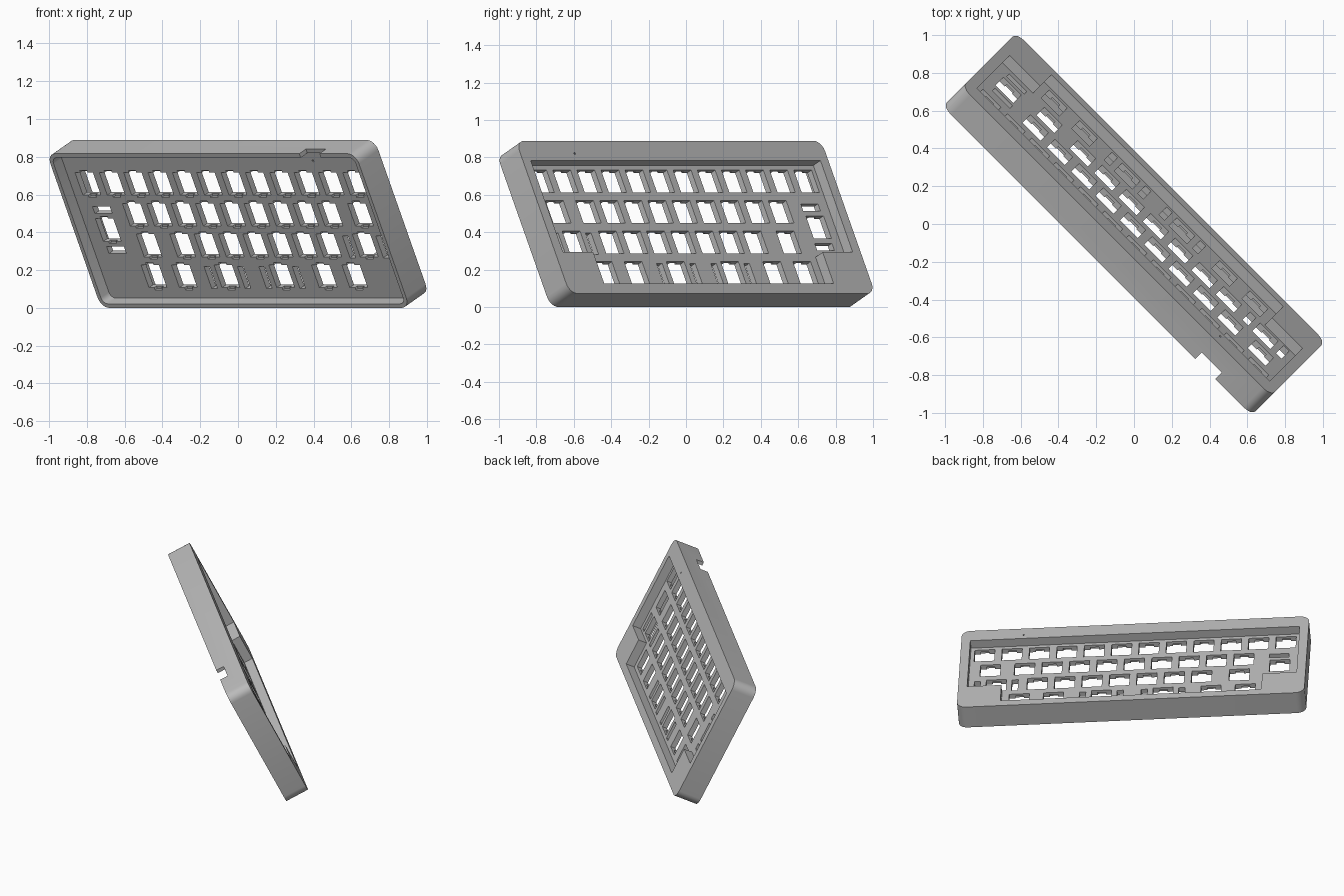
import bpy, bmesh, math
from mathutils import Matrix, Vector

if "Cube" in bpy.data.objects:
    bpy.data.objects.remove(bpy.data.objects["Cube"])

# ---- dimensions in the board's own frame: r = long side, v = up the board, n = out of the top
U = 0.1822                                   # key pitch
HALF_R, HALF_V, HALF_N = 1.155, 0.456, 0.081
PLATE_TOP, PLATE_LOW = 0.021, -0.014
ROW_V = [-0.029 + U * k for k in (1.5, 0.5, -0.5, -1.5)]
HOLE = 0.134


def key_r(p):
    return (p - 6) * U


def add_box(bm, r, v, n0, n1, w, h):
    m = Matrix.Translation((r, v, (n0 + n1) / 2)) @ Matrix.Diagonal((w, h, n1 - n0, 1))
    return bmesh.ops.create_cube(bm, size=1, matrix=m)["verts"]


def make_object(name, bm):
    bmesh.ops.recalc_face_normals(bm, faces=bm.faces)
    me = bpy.data.meshes.new(name)
    bm.to_mesh(me)
    bm.free()
    ob = bpy.data.objects.new(name, me)
    bpy.context.collection.objects.link(ob)
    return ob


def round_corners(bm, radius, segments):
    edges = [e for e in bm.edges
             if abs((e.verts[0].co - e.verts[1].co).normalized().z) > 0.99]
    bmesh.ops.bevel(bm, geom=edges, offset=radius, segments=segments,
                    profile=0.5, affect='EDGES')


def cut(target, cutter):
    cutter.hide_render = True
    mod = target.modifiers.new("cut", 'BOOLEAN')
    mod.operation = 'DIFFERENCE'
    mod.solver = 'EXACT'
    mod.object = cutter
    bpy.context.view_layer.objects.active = target
    bpy.ops.object.modifier_apply(modifier=mod.name)
    bpy.data.objects.remove(cutter)


# ---- case body: block with rounded corners
bm = bmesh.new()
add_box(bm, 0, 0, -HALF_N, HALF_N, 2 * HALF_R, 2 * HALF_V)
round_corners(bm, 0.06, 6)
case = make_object("keyboard_case", bm)

# ---- open tray underneath
bm = bmesh.new()
add_box(bm, 0, 0, -0.2, PLATE_LOW, 2 * (HALF_R - 0.024), 2 * (HALF_V - 0.024))
round_corners(bm, 0.036, 4)
cut(case, make_object("tray_cutter", bm))

# ---- stepped key well in the top, narrower along the bottom row
top, step, low = 0.339, -0.209, -0.397
a, b = 6 * U + 0.002, 4.75 * U + 0.002
bm = bmesh.new()
outline = [(-a, top), (-a, step), (-b, step), (-b, low),
           (b, low), (b, step), (a, step), (a, top)]
face = bm.faces.new([bm.verts.new((x, y, PLATE_TOP)) for x, y in outline])
ext = bmesh.ops.extrude_face_region(bm, geom=[face])
for g in ext["geom"]:
    if isinstance(g, bmesh.types.BMVert):
        g.co.z = 0.2
cut(case, make_object("well_cutter", bm))

# ---- switch holes: (position along the row, height on the board)
rows = [[0.5 + i for i in range(12)],
        [0.75] + [2 + i for i in range(9)],
        [1.0] + [2.5 + i for i in range(7)] + [9.875],
        [1.875, 3.125, 4.875, 7.125, 8.875, 10.125]]
holes = [(key_r(p), v) for v, row in zip(ROW_V, rows) for p in row]
tall_key = (key_r(11.33), -0.029)
holes.append(tall_key)

bm = bmesh.new()
for r, v in holes:
    add_box(bm, r, v, -0.05, 0.05, HOLE, HOLE)
# stabiliser slots beside the wide keys, and above and below the tall key
for p, row in ((1.0, 2), (4.875, 3), (7.125, 3)):
    for s in (-1, 1):
        add_box(bm, key_r(p) + s * 0.125, ROW_V[row] - 0.008, -0.05, 0.05, 0.042, 0.13)
for s in (-1, 1):
    add_box(bm, tall_key[0] - 0.008, tall_key[1] + s * 0.118, -0.05, 0.05, 0.13, 0.042)
cut(case, make_object("hole_cutter", bm))

# ---- clip notches on the underside of each hole
bm = bmesh.new()
for r, v in holes:
    add_box(bm, r, v, -0.05, 0.004, 0.055, HOLE + 0.026)
cut(case, make_object("clip_cutter", bm))

# ---- cable notch through the back wall and small pinhole in the bezel
bm = bmesh.new()
add_box(bm, -0.81, 0.45, -0.2, -0.026, 0.15, 0.1)
cut(case, make_object("cable_notch_cutter", bm))
bm = bmesh.new()
bmesh.ops.create_cone(bm, cap_ends=True, segments=10, radius1=0.006, radius2=0.006,
                      depth=0.4, matrix=Matrix.Translation((-0.743, 0.38, 0)))
cut(case, make_object("pinhole_cutter", bm))

# ---- stand the board up: turned 45 degrees and leaning back
c, s = 0.446, 0.895
w = Vector((1, 1, 0)).normalized()
z = Vector((0, 0, 1))
r_ax = Vector((-1, 1, 0)).normalized()
v_ax = (-c * w + s * z).normalized()
n_ax = (s * w + c * z).normalized()
pose = Matrix((r_ax, v_ax, n_ax)).transposed().to_4x4()
case.data.transform(pose)
lowest = min(v.co.z for v in case.data.vertices)
case.data.transform(Matrix.Translation((0, 0, -lowest)))

# ---- one plain grey
grey = bpy.data.materials.new("plain_grey")
grey.diffuse_color = (0.5, 0.5, 0.5, 1)
grey.use_nodes = True
grey.node_tree.nodes["Principled BSDF"].inputs["Base Color"].default_value = grey.diffuse_color
case.data.materials.clear()
case.data.materials.append(grey)
for p in case.data.polygons:
    p.material_index = 0

bpy.ops.object.select_all(action='DESELECT')
case.select_set(True)
bpy.context.view_layer.objects.active = case
bpy.ops.object.shade_smooth_by_angle(angle=math.radians(30))
